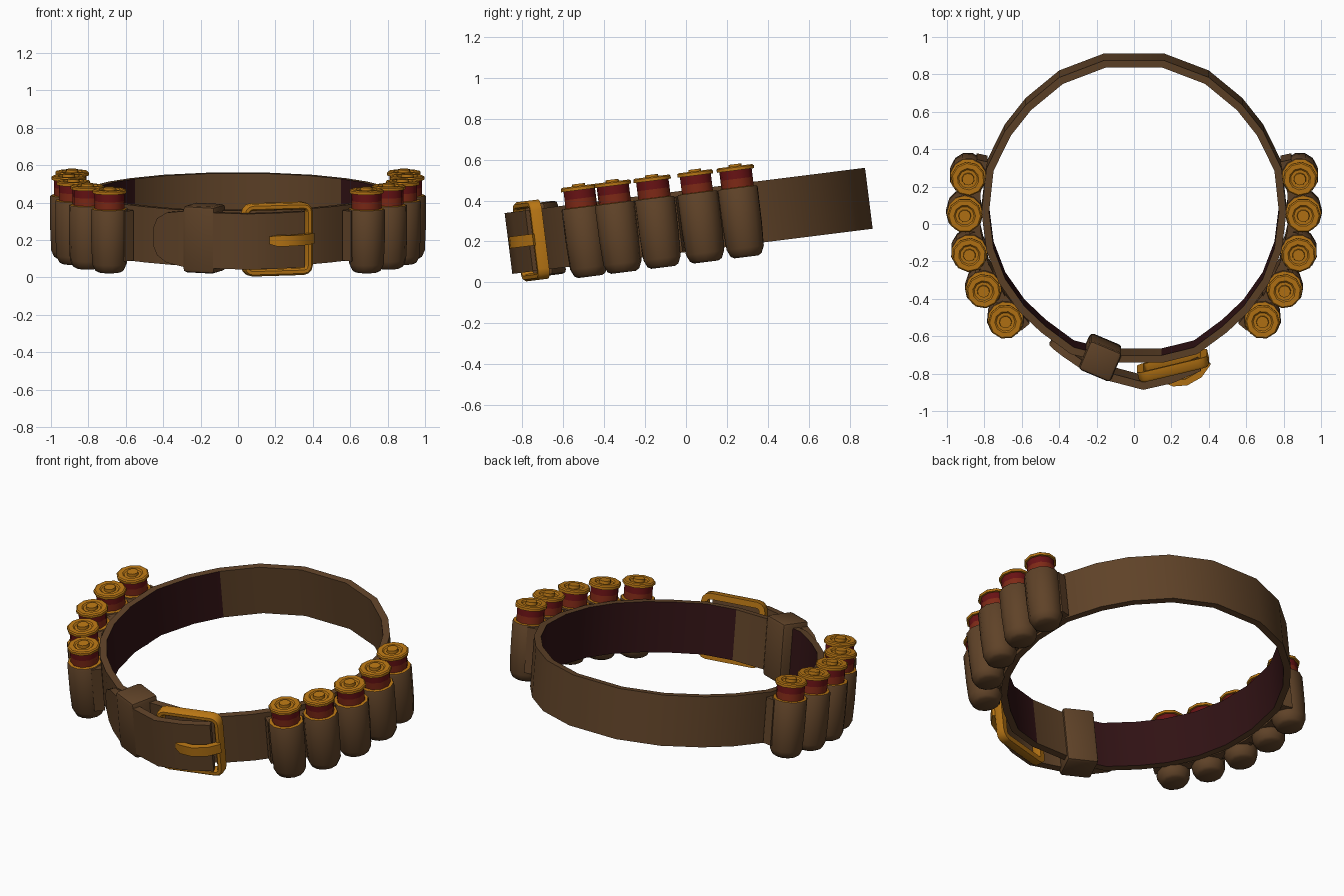
import bpy, bmesh, math
from mathutils import Matrix, Vector

if "Cube" in bpy.data.objects:
    bpy.data.objects.remove(bpy.data.objects["Cube"])

def mat(name, r, g, b):
    m = bpy.data.materials.new(name)
    m.diffuse_color = (r, g, b, 1)
    m.use_nodes = True
    m.node_tree.nodes["Principled BSDF"].inputs["Base Color"].default_value = m.diffuse_color
    return m

BROWN = mat("brown leather", 0.115, 0.055, 0.021)
LINING = mat("dark lining", 0.03, 0.006, 0.007)
GOLD = mat("brass", 0.48, 0.18, 0.007)
RED = mat("bright red", 0.21, 0.022, 0.008)
DARK_RED = mat("dark red", 0.14, 0.006, 0.007)

# the whole belt leans forward
TILT = Matrix.Translation((0, 0, 0.148)) @ Matrix.Rotation(math.radians(7.15), 4, 'X')

def finish(name, bm, mats, local=Matrix(), angle=40):
    bmesh.ops.recalc_face_normals(bm, faces=bm.faces[:])
    me = bpy.data.meshes.new(name)
    bm.to_mesh(me)
    bm.free()
    me.transform(TILT @ local)
    for m in mats:
        me.materials.append(m)
    me.shade_smooth()
    me.set_sharp_from_angle(angle=math.radians(angle))
    ob = bpy.data.objects.new(name, me)
    bpy.context.collection.objects.link(ob)
    return ob

def ribbon(name, pts, zs, thick, mats, closed=False, inner_rule=None):
    """Upright strap along pts; zs gives bottom and top for each point."""
    bm = bmesh.new()
    n = len(pts)
    rows = []
    for i, p in enumerate(pts):
        a = Vector(pts[i - 1] if closed or i else p)
        b = Vector(pts[(i + 1) % n] if closed or i < n - 1 else p)
        t = (b - a).normalized()
        nx, ny = t.y * thick / 2, -t.x * thick / 2
        z0, z1 = zs[i]
        rows.append([bm.verts.new((p[0] + s * nx, p[1] + s * ny, z))
                     for s, z in ((1, z0), (1, z1), (-1, z1), (-1, z0))])
    for i in range(n if closed else n - 1):
        A, B = rows[i], rows[(i + 1) % n]
        for k in range(4):
            f = bm.faces.new((A[k], B[k], B[(k + 1) % 4], A[(k + 1) % 4]))
            if k == 2 and inner_rule and inner_rule(f.calc_center_median()):
                f.material_index = 1
    if not closed:
        bm.faces.new(rows[0])
        bm.faces.new(rows[-1])
    return finish(name, bm, mats)

def lathe(name, profile, sides, mats, idx, local):
    """Spin (radius, z) profile; idx holds one material per band; both ends capped."""
    bm = bmesh.new()
    rings = [[bm.verts.new((r * math.cos(2 * math.pi * k / sides),
                            r * math.sin(2 * math.pi * k / sides), z))
              for k in range(sides)] for r, z in profile]
    for A, B, m in zip(rings, rings[1:], idx):
        for k in range(sides):
            j = (k + 1) % sides
            bm.faces.new((A[k], A[j], B[j], B[k])).material_index = m
    bm.faces.new(rings[0]).material_index = idx[0]
    bm.faces.new(rings[-1]).material_index = idx[-1]
    return finish(name, bm, mats, local)

def box(name, size, loc, rot, m, bevel=0.0):
    bm = bmesh.new()
    bmesh.ops.create_cube(bm, size=1)
    bmesh.ops.scale(bm, vec=size, verts=bm.verts[:])
    if bevel:
        bmesh.ops.bevel(bm, geom=bm.edges[:], offset=bevel, segments=2,
                        profile=0.5, affect='EDGES')
    return finish(name, bm, [m], Matrix.Translation(loc) @ Matrix.Rotation(rot, 4, 'Z'))

# belt ring: half outline mirrored, dark lining inside at the sides
half = [(0.15, -0.69), (0.33, -0.645), (0.485, -0.53), (0.6, -0.42), (0.705, -0.27),
        (0.77, -0.1), (0.795, 0.1), (0.77, 0.33), (0.675, 0.525), (0.565, 0.665),
        (0.39, 0.81), (0.155, 0.9)]
outline = half + [(-x, y) for x, y in reversed(half)]
ribbon("belt", outline, [(0, 0.3)] * len(outline), 0.04, [BROWN, LINING], True,
       lambda c: c.y < 0.62 and abs(c.x) > 0.22)

# overlapping strap end with rounded tip
flap = [(-0.44, -0.61), (-0.42, -0.625), (-0.37, -0.66), (-0.28, -0.72), (-0.12, -0.79),
        (0.05, -0.835), (0.2, -0.8), (0.35, -0.735)]
ribbon("strap_end", flap, [(0.1, 0.2), (0.05, 0.25), (0.015, 0.285)] + [(0, 0.3)] * 5,
       0.042, [BROWN])

# keeper loop
box("keeper_loop", (0.185, 0.17, 0.36), (-0.18, -0.7, 0.15), math.radians(-23), BROWN, 0.02)

# buckle frame: rounded rectangle tube
def rounded(hw, hh, r):
    return [(sx * (hw - r) + r * math.cos(a), sz * (hh - r) + r * math.sin(a))
            for q, (sx, sz) in enumerate(((1, 1), (-1, 1), (-1, -1), (1, -1)))
            for a in (math.pi / 2 * (q + k / 3) for k in range(4))]

bm = bmesh.new()
loops = []
for inset, y in ((0, 0.028), (0, -0.016), (0.01, -0.028), (0.028, -0.028),
                 (0.036, -0.018), (0.036, 0.028)):
    loops.append([bm.verts.new((x, y, z))
                  for x, z in rounded(0.192 - inset, 0.195 - inset, 0.052 - inset)])
for A, B in zip(loops, loops[1:] + loops[:1]):
    for k in range(len(A)):
        j = (k + 1) % len(A)
        bm.faces.new((A[k], A[j], B[j], B[k]))
finish("buckle_frame", bm, [GOLD],
       Matrix.Translation((0.21, -0.745, 0.15)) @ Matrix.Rotation(math.radians(13.5), 4, 'Z'))

# buckle prong
ribbon("buckle_prong", [(0.175, -0.82), (0.21, -0.835), (0.28, -0.83), (0.35, -0.79), (0.395, -0.725)],
       [(0.135, 0.175)] + [(0.125, 0.182)] * 4, 0.035, [GOLD])

# cartridges in leather pouches, five per side
spots = [(0.887, 0.29), (0.905, 0.092), (0.88, -0.12), (0.805, -0.315), (0.687, -0.48)]
pouch = [(0.06, -0.06), (0.078, -0.05), (0.094, -0.015), (0.099, 0.1), (0.1, 0.275),
         (0.096, 0.281), (0.08, 0.283)]
shell = [(0.08, 0.27), (0.08, 0.325), (0.08, 0.366), (0.092, 0.366), (0.092, 0.381),
         (0.085, 0.387), (0.058, 0.387), (0.05, 0.38), (0.034, 0.38), (0.032, 0.397)]
for side, s in (("right", 1), ("left", -1)):
    for i, (x, y) in enumerate(spots, 1):
        a = math.atan2(y - 0.09, s * x)
        m = Matrix.Translation((s * x, y, 0)) @ Matrix.Rotation(a, 4, 'Z')
        lathe(f"pouch_{side}_{i}", pouch, 12, [BROWN, GOLD], [0, 0, 0, 0, 0, 1], m)
        lathe(f"cartridge_{side}_{i}", shell, 10, [RED, DARK_RED, GOLD],
              [0, 1] + [2] * 7, m)
        # leather web joining the pouch to the belt
        c = m @ Vector((-0.055, 0, 0.14))
        box(f"pouch_web_{side}_{i}", (0.06, 0.2, 0.27), c, a, BROWN)
